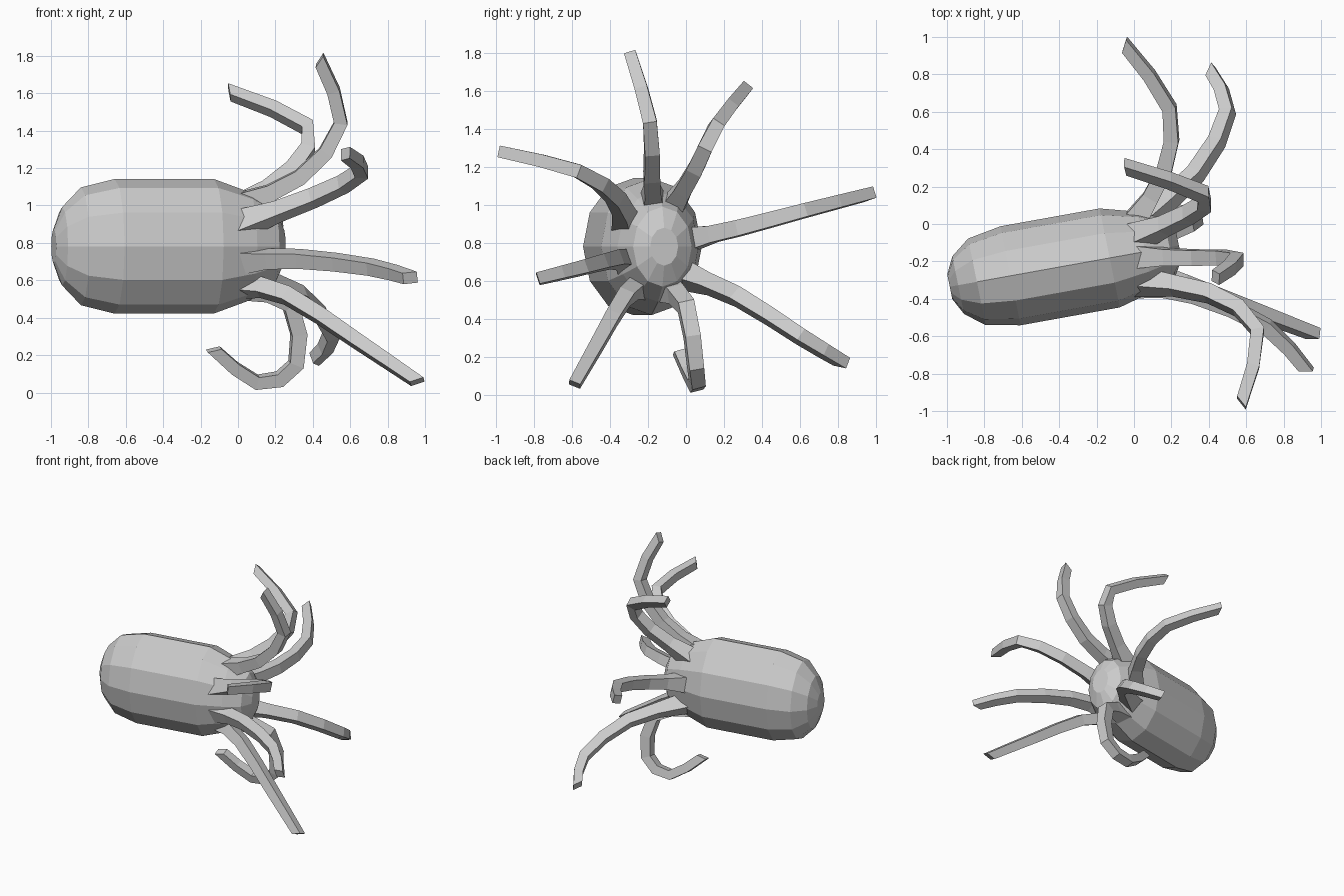
import bpy, bmesh, math
from mathutils import Vector

if "Cube" in bpy.data.objects:
    bpy.data.objects.remove(bpy.data.objects["Cube"])


def loft(name, rings):
    """Skin a list of vertex rings with faceted faces and closed ends."""
    bm = bmesh.new()
    vs = [[bm.verts.new(p) for p in r] for r in rings]
    n = len(vs[0])
    for a, b in zip(vs, vs[1:]):
        for i in range(n):
            j = (i + 1) % n
            bm.faces.new((a[i], a[j], b[j], b[i]))
    bm.faces.new(vs[0][::-1])
    bm.faces.new(vs[-1])
    bmesh.ops.recalc_face_normals(bm, faces=bm.faces[:])
    me = bpy.data.meshes.new(name)
    bm.to_mesh(me)
    bm.free()
    ob = bpy.data.objects.new(name, me)
    bpy.context.collection.objects.link(ob)


def ellipse(centre, u, v, sides, phase=0):
    angles = (2 * math.pi * i / sides + phase for i in range(sides))
    return [centre + u * math.cos(t) + v * math.sin(t) for t in angles]


def axis_point(x):
    """Point on the slightly yawed centre line of the body."""
    return Vector((x, 0.18 * x - 0.158, 0.782))


# Body: elliptical rings along the axis (x, half height)
side, up = Vector((-0.2, 0.98, 0)), Vector((0, 0, 1))
profile = [(-0.985, 0.09), (-0.94, 0.21), (-0.84, 0.315), (-0.66, 0.36),
           (-0.13, 0.36), (0.06, 0.29), (0.19, 0.21), (0.24, 0.1)]
loft("body", [ellipse(axis_point(x), side * h * 0.75, up * h, 12) for x, h in profile])


def smooth_path(pts):
    """Catmull-Rom curve through the points, two segments per span."""
    pts = [2 * pts[0] - pts[1]] + pts + [2 * pts[-1] - pts[-2]]
    out = []
    for a, b, c, d in zip(pts, pts[1:], pts[2:], pts[3:]):
        out += [b, (9 * (b + c) - a - d) / 16]
    return out + [pts[-2]]


def arm(name, degrees, *knots):
    """Four-sided tapering arm, rooted on the head at an angle, with a slanted tip."""
    t0 = math.radians(degrees)
    ref = Vector((0, math.cos(t0), math.sin(t0)))
    root = axis_point(0) + Vector((0, 0.17 * ref.y, 0.22 * ref.z))
    pts = smooth_path([root] + [Vector(k) for k in knots])
    last = len(pts) - 1
    rings = []
    for k, p in enumerate(pts):
        t = (pts[min(k + 1, last)] - pts[max(k - 1, 0)]).normalized()
        ref = (ref - t * ref.dot(t)).normalized()
        r = 0.09 if k == 0 else 0.066 - 0.022 * k / last
        ring = ellipse(p, ref * r, t.cross(ref) * r, 4, math.pi / 4)
        if k == last:
            ring = [q - t * (0.015 + 0.7 * (q - p).dot(ref)) for q in ring]
        rings.append(ring)
    loft(name, rings)


# Arms fanning around the head end: root angle, then bends and tip
arm("arm_top", 95, (0.33, -0.18, 1.15), (0.55, -0.19, 1.44), (0.43, -0.29, 1.79))
arm("arm_top_rear", 62, (0.29, 0.05, 1.19), (0.37, 0.16, 1.42), (-0.06, 0.31, 1.61))
arm("arm_rear_upper", 10, (0.16, 0.28, 0.88), (0.19, 0.62, 0.97), (-0.06, 0.97, 1.06))
arm("arm_rear_lower", -40, (0.33, 0.27, 0.52), (0.5, 0.6, 0.31), (0.4, 0.83, 0.17))
arm("arm_bottom", -75, (0.28, 0, 0.47), (0.31, 0.05, 0.15), (0.1, 0.05, 0.055), (-0.14, -0.04, 0.24))
arm("arm_front_bottom", -115, (0.26, -0.32, 0.52), (0.63, -0.46, 0.28), (0.97, -0.59, 0.05))
arm("arm_front_lower", -160, (0.32, -0.375, 0.715), (0.71, -0.55, 0.67), (0.93, -0.79, 0.61))
arm("arm_front_upper", 150, (0.4, -0.37, 1.04), (0.66, -0.57, 1.18), (0.57, -0.97, 1.28))
